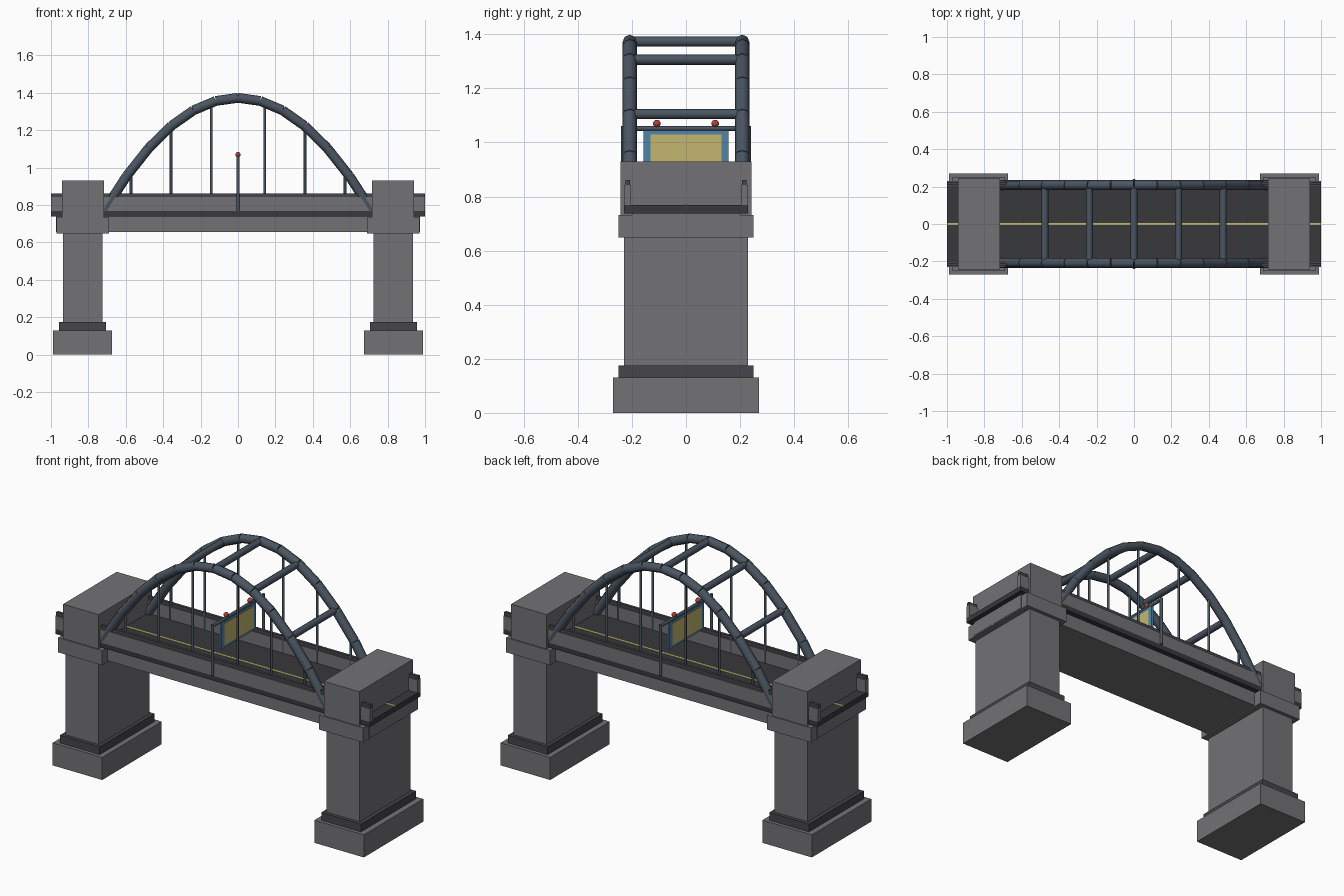
import bpy
from mathutils import Vector

if "Cube" in bpy.data.objects:
    bpy.data.objects.remove(bpy.data.objects["Cube"])


def material(name, rgb):
    m = bpy.data.materials.new(name)
    m.diffuse_color = (*rgb, 1)
    m.use_nodes = True
    m.node_tree.nodes["Principled BSDF"].inputs["Base Color"].default_value = m.diffuse_color
    return m


STONE = material("stone", (0.17, 0.17, 0.18))
DARK = material("dark_stone", (0.06, 0.06, 0.07))
ROAD = material("asphalt", (0.04, 0.04, 0.045))
STEEL = material("steel", (0.07, 0.09, 0.12))
YELLOW = material("yellow", (0.55, 0.47, 0.16))
BLUE = material("blue", (0.08, 0.23, 0.38))
RED = material("red", (0.4, 0.06, 0.04))


def box(name, x, y, z, mat):
    """Box from (min, max) ranges."""
    bpy.ops.mesh.primitive_cube_add(size=1, location=[(a + b) / 2 for a, b in (x, y, z)])
    o = bpy.context.object
    o.name = name
    o.scale = [b - a for a, b in (x, y, z)]
    bpy.ops.object.transform_apply(location=False, rotation=False, scale=True)
    o.data.materials.append(mat)
    return o


def rod(name, p, q, r, mat, sides=10):
    """Cylinder between two points."""
    p, q = Vector(p), Vector(q)
    d = q - p
    bpy.ops.mesh.primitive_cylinder_add(vertices=sides, radius=r, depth=d.length, location=(p + q) / 2)
    o = bpy.context.object
    o.name = name
    o.rotation_euler = d.to_track_quat('Z', 'Y').to_euler()
    o.data.materials.append(mat)
    bpy.ops.object.shade_smooth_by_angle(angle=0.9)
    return o


HALF, FOOT, RISE = 0.715, 0.77, 0.603


def arch_z(x):
    return FOOT + RISE * (1 - (x / HALF) ** 2)


# Stone piers with stepped footing, cap and tower block
for s, side in ((-1, "left"), (1, "right")):
    for part, x0, x1, hy, z0, z1, mat in (
            ("footing", 0.675, 0.99, 0.27, 0, 0.13, STONE),
            ("plinth", 0.705, 0.957, 0.25, 0.13, 0.175, DARK),
            ("shaft", 0.725, 0.935, 0.23, 0.175, 0.65, STONE),
            ("cap", 0.69, 0.97, 0.25, 0.648, 0.732, STONE),
            ("tower", 0.716, 0.942, 0.243, 0.732, 0.93, STONE)):
        box(f"{side}_{part}", sorted((s * x0, s * x1)), (-hy, hy), (z0, z1), mat)

# Deck: girder, road slab and centre line
box("girder", (-0.972, 0.972), (-0.2, 0.2), (0.655, 0.738), STONE)
box("road_slab", (-1, 1), (-0.23, 0.23), (0.738, 0.768), ROAD)
box("centre_line", (-1, 1), (-0.006, 0.006), (0.766, 0.771), YELLOW)

N = 12
xs = [-HALF + 2 * HALF * i / N for i in range(N + 1)]
for s, side in ((-1, "front"), (1, "back")):
    # Parapet wall with handrail
    box(f"{side}_parapet", (-1, 1), sorted((s * 0.203, s * 0.23)), (0.765, 0.842), STONE)
    box(f"{side}_handrail", (-1, 1), sorted((s * 0.208, s * 0.224)), (0.842, 0.862), DARK)
    # Segmented arch rib
    y = s * 0.208
    for i in range(N):
        a, b = xs[i], xs[i + 1]
        rod(f"{side}_arch_segment_{i}", (a, y, arch_z(a)), (b, y, arch_z(b)), 0.026, STEEL, 8)
    # Vertical hangers
    for x in (-0.572, -0.358, -0.143, 0.143, 0.358, 0.572):
        rod(f"{side}_hanger", (x, y, 0.77), (x, y, arch_z(x)), 0.007, STEEL, 8)
    # Sign gantry post and lamp
    rod(f"{side}_sign_post", (0, s * 0.232, 0.77), (0, s * 0.232, 1.06), 0.009, STEEL)
    bpy.ops.mesh.primitive_uv_sphere_add(segments=12, ring_count=8, radius=0.014,
                                         location=(0, s * 0.108, 1.07))
    lamp = bpy.context.object
    lamp.name = f"{side}_lamp"
    lamp.data.materials.append(RED)
    bpy.ops.object.shade_smooth()

# Cross braces between the arches
for i in (2, 4, 6, 8, 10):
    x = xs[i]
    rod("cross_brace", (x, -0.2, arch_z(x)), (x, 0.2, arch_z(x)), 0.019, STEEL, 8)

# Hanging sign
rod("sign_bar", (0, -0.235, 1.052), (0, 0.235, 1.052), 0.009, STEEL)
box("sign_frame", (-0.006, 0.006), (-0.157, 0.157), (0.89, 1.045), BLUE)
box("sign_panel", (-0.008, 0.008), (-0.132, 0.132), (0.905, 1.03), YELLOW)
